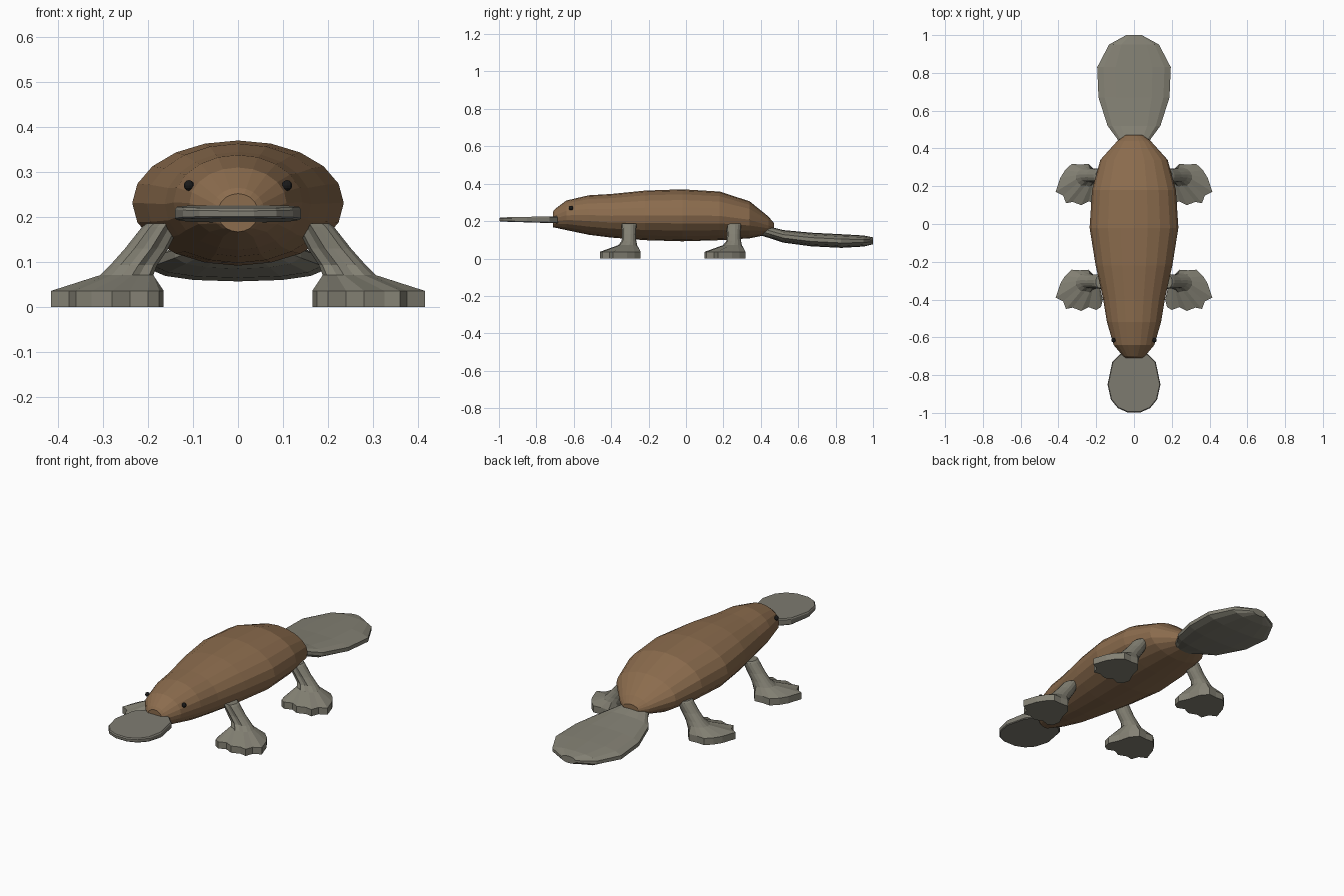
import bpy, bmesh, math
from mathutils import Vector

if "Cube" in bpy.data.objects:
    bpy.data.objects.remove(bpy.data.objects["Cube"])


def material(name, rgb):
    m = bpy.data.materials.new(name)
    m.diffuse_color = (*rgb, 1)
    m.use_nodes = True
    m.node_tree.nodes["Principled BSDF"].inputs["Base Color"].default_value = m.diffuse_color
    return m


FUR = material("brown_fur", (0.26, 0.15, 0.075))
SKIN = material("grey_skin", (0.23, 0.22, 0.175))
BILL = material("bill_grey", (0.21, 0.2, 0.165))
BLACK = material("eye_black", (0.01, 0.01, 0.01))


def loft(name, rings, mat):
    """Skin a list of equal-length point rings and cap both ends."""
    bm = bmesh.new()
    loops = [[bm.verts.new(p) for p in ring] for ring in rings]
    n = len(loops[0])
    for a, b in zip(loops, loops[1:]):
        for i in range(n):
            j = (i + 1) % n
            bm.faces.new((a[i], a[j], b[j], b[i]))
    bm.faces.new(loops[0])
    bm.faces.new(loops[-1])
    bmesh.ops.recalc_face_normals(bm, faces=bm.faces)
    mesh = bpy.data.meshes.new(name)
    bm.to_mesh(mesh)
    bm.free()
    mesh.materials.append(mat)
    obj = bpy.data.objects.new(name, mesh)
    bpy.context.collection.objects.link(obj)
    return obj


def cross_section(y, half_w, low, high, sides, power=1.0):
    """Upright oval across the body; power below 1 makes it boxier."""
    ring = []
    for i in range(sides):
        t = 2 * math.pi * i / sides
        s, c = math.sin(t), math.cos(t)
        x = math.copysign(abs(s) ** power, s) * half_w
        z = (low + high) / 2 + math.copysign(abs(c) ** power, c) * (high - low) / 2
        ring.append((x, y, z))
    return ring


# Body: y, half width, bottom, top
body = [(-0.71, 0.045, 0.167, 0.252), (-0.70, 0.058, 0.165, 0.265),
        (-0.64, 0.108, 0.152, 0.310), (-0.52, 0.143, 0.127, 0.338),
        (-0.40, 0.163, 0.112, 0.345), (-0.22, 0.203, 0.098, 0.363),
        (-0.02, 0.235, 0.092, 0.370), (0.18, 0.222, 0.098, 0.358),
        (0.34, 0.178, 0.108, 0.306), (0.44, 0.088, 0.128, 0.225),
        (0.47, 0.045, 0.145, 0.190)]
loft("body", [cross_section(*r, 20) for r in body], FUR)

# Flat paddle tail
tail = [(0.41, 0.070, 0.120, 0.180), (0.45, 0.090, 0.108, 0.170),
        (0.52, 0.143, 0.085, 0.152), (0.67, 0.192, 0.065, 0.138),
        (0.83, 0.199, 0.057, 0.130), (0.95, 0.135, 0.064, 0.123),
        (1.00, 0.042, 0.076, 0.113)]
loft("tail", [cross_section(*r, 14, 0.85) for r in tail], SKIN)

# Bill: mirrored outline, with a slightly inset upper edge
half = [(0.05, -0.68), (0.075, -0.69), (0.115, -0.73), (0.14, -0.85),
        (0.122, -0.93), (0.085, -0.975), (0.035, -0.997)]
outline = half + [(-x, y) for x, y in reversed(half)]


def bill_ring(scale, z, slope):
    return [(x * scale, -0.84 + (y + 0.84) * scale, z + (y + 0.84) * slope)
            for x, y in outline]


loft("bill", [bill_ring(0.97, 0.193, -0.03), bill_ring(1, 0.197, -0.03),
              bill_ring(1, 0.217, 0.02), bill_ring(0.97, 0.223, 0.02)], BILL)

# Webbed foot outline, relative to the leg's y position
foot = [(0.415, -0.085), (0.39, -0.01), (0.365, 0.03), (0.33, 0.063),
        (0.285, 0.06), (0.24, 0.063), (0.205, 0.02), (0.19, -0.04),
        (0.165, -0.095), (0.175, -0.135), (0.20, -0.15), (0.24, -0.135),
        (0.28, -0.155), (0.325, -0.138), (0.36, -0.145), (0.375, -0.105)]
# Leg sections: x, y offset, z, x radius, y radius
sections = [(0.247, -0.007, 0.071, 0.060, 0.052), (0.232, 0.0, 0.093, 0.053, 0.040),
            (0.203, 0.0, 0.130, 0.049, 0.037), (0.172, 0.0, 0.178, 0.042, 0.041),
            (0.165, 0.0, 0.186, 0.038, 0.041)]


def leg(name, y, side):
    rings = [[(side * px, y + py, z) for px, py in foot] for z in (0, 0.036)]
    for x, dy, z, rx, ry in sections:
        ring = []
        for i in range(len(foot)):
            t = 2 * math.pi * i / len(foot) - 0.2
            # shallow tendon grooves on the toe-facing side
            k = 0.84 if i in (11, 13) else 1.0
            ring.append((side * (x + k * rx * math.cos(t)),
                         y + dy + k * ry * math.sin(t), z))
        rings.append(ring)
    loft(name, rings, SKIN)


for side, label in ((-1, "left"), (1, "right")):
    leg("front_leg_" + label, -0.305, side)
    leg("back_leg_" + label, 0.255, side)
    # Eye
    bpy.ops.mesh.primitive_uv_sphere_add(segments=10, ring_count=6, radius=0.012,
                                         location=(side * 0.109, -0.615, 0.27))
    eye = bpy.context.object
    eye.name = "eye_" + label
    eye.data.materials.append(BLACK)
